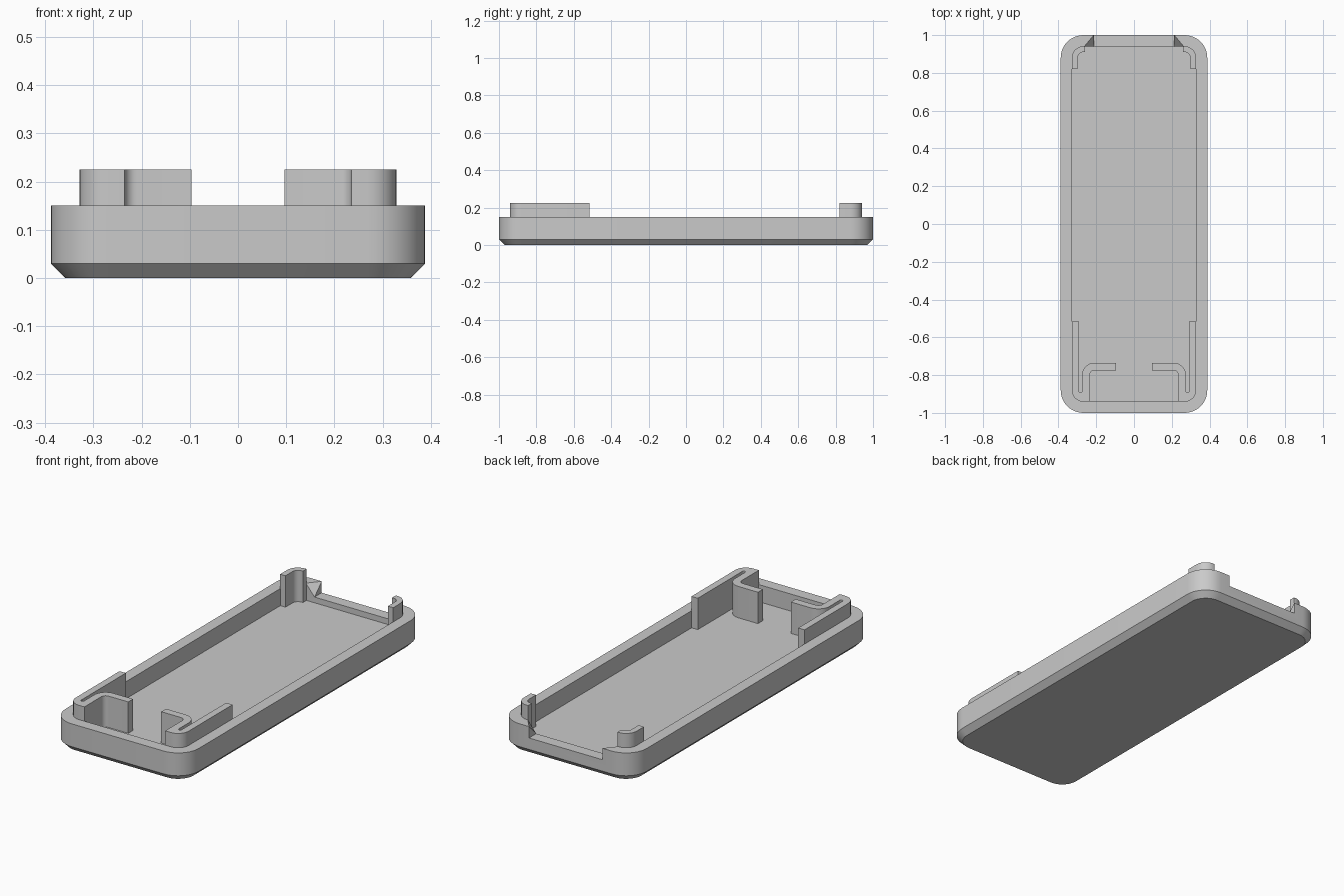
import bpy, bmesh, math

if "Cube" in bpy.data.objects:
    bpy.data.objects.remove(bpy.data.objects["Cube"])

grey = bpy.data.materials.new("grey_plastic")
grey.diffuse_color = (0.59, 0.59, 0.59, 1)
grey.use_nodes = True
grey.node_tree.nodes["Principled BSDF"].inputs["Base Color"].default_value = grey.diffuse_color

FLOOR, NOTCH, RIM, TOP = 0.06, 0.09, 0.15, 0.225


def arc(cx, cy, r, a0, a1, n=8):
    """Points on an arc, angles in degrees."""
    angles = [math.radians(a0 + (a1 - a0) * i / n) for i in range(n + 1)]
    return [(cx + r * math.cos(a), cy + r * math.sin(a)) for a in angles]


def rounded_rect(r):
    """Outline concentric with the tray corners, with corner radius r."""
    pts = []
    for k, (sx, sy) in enumerate([(1, 1), (-1, 1), (-1, -1), (1, -1)]):
        pts += arc(0.268 * sx, 0.88 * sy, r, 90 * k, 90 * k + 90, 10)
    return pts


def make_object(name, bm, smooth=True):
    bmesh.ops.recalc_face_normals(bm, faces=bm.faces)
    mesh = bpy.data.meshes.new(name)
    bm.to_mesh(mesh)
    bm.free()
    ob = bpy.data.objects.new(name, mesh)
    bpy.context.collection.objects.link(ob)
    mesh.materials.append(grey)
    if smooth:
        shade(ob)
    return ob


def activate(ob):
    bpy.ops.object.select_all(action='DESELECT')
    ob.select_set(True)
    bpy.context.view_layer.objects.active = ob


def shade(ob):
    activate(ob)
    bpy.ops.object.shade_smooth_by_angle(angle=math.radians(30))


def loft(name, rings, smooth=True):
    """Skin a stack of (outline, z) rings and cap both ends."""
    bm = bmesh.new()
    loops = [[bm.verts.new((x, y, z)) for x, y in pts] for pts, z in rings]
    for a, b in zip(loops, loops[1:]):
        n = len(a)
        for i in range(n):
            j = (i + 1) % n
            bm.faces.new((a[i], a[j], b[j], b[i]))
    bm.faces.new(loops[0][::-1])
    bm.faces.new(loops[-1])
    return make_object(name, bm, smooth)


def hull(name, pts):
    bm = bmesh.new()
    for p in pts:
        bm.verts.new(p)
    bmesh.ops.convex_hull(bm, input=bm.verts)
    return make_object(name, bm, False)


def cut(ob, cutter):
    cutter.hide_render = True
    mod = ob.modifiers.new("cut", 'BOOLEAN')
    mod.operation = 'DIFFERENCE'
    mod.solver = 'EXACT'
    mod.object = cutter
    activate(ob)
    bpy.ops.object.modifier_apply(modifier=mod.name)
    bpy.data.objects.remove(cutter)


# Tray: chamfered base, outer wall, rim, inner wall and floor
tray = loft("tray", [(rounded_rect(0.09), 0), (rounded_rect(0.12), 0.03),
                     (rounded_rect(0.12), RIM), (rounded_rect(0.06), RIM),
                     (rounded_rect(0.06), FLOOR)], smooth=False)

# Opening in the back wall, with bevelled inner corners
cut(tray, hull("notch_cutter", [(x, y, z) for x in (-0.213, 0.213)
                                for y in (0.92, 1.02) for z in (NOTCH, 0.3)]))
for s in (-1, 1):
    pts = []
    for y in (0.93, 1.01):
        z = NOTCH + (y - 0.94) * (RIM - NOTCH) / 0.06
        pts += [(s * 0.19, y, z), (s * 0.213, y, z), (s * 0.313, y, z + 0.12),
                (s * 0.19, y, 0.4), (s * 0.313, y, 0.4)]
    cut(tray, hull("bevel_cutter", pts))
shade(tray)

# Front holder outline: side wall, slot and inward hook
front = ([(-0.329, -0.515)] + arc(-0.268, -0.88, 0.061, 180, 270)
         + [(-0.235, -0.941)] + arc(-0.21, -0.80, 0.025, 180, 90)
         + [(-0.096, -0.775), (-0.096, -0.735)]
         + arc(-0.21, -0.80, 0.065, 90, 180)
         + arc(-0.2835, -0.885, 0.0085, 0, -180) + [(-0.292, -0.515)])

# Back corner clip outline
back = ([(-0.329, 0.82), (-0.298, 0.82)]
        + arc(-0.268, 0.88, 0.03, 180, 90)
        + [(-0.26, 0.91), (-0.26, 0.94)]
        + arc(-0.268, 0.88, 0.061, 90, 180))

# Extruded pieces on both sides
for side, s in (("left", 1), ("right", -1)):
    for name, outline in (("front_holder", front), ("back_clip", back)):
        pts = [(s * x, y) for x, y in outline]
        loft(f"{name}_{side}", [(pts, FLOOR - 0.003), (pts, TOP)])
